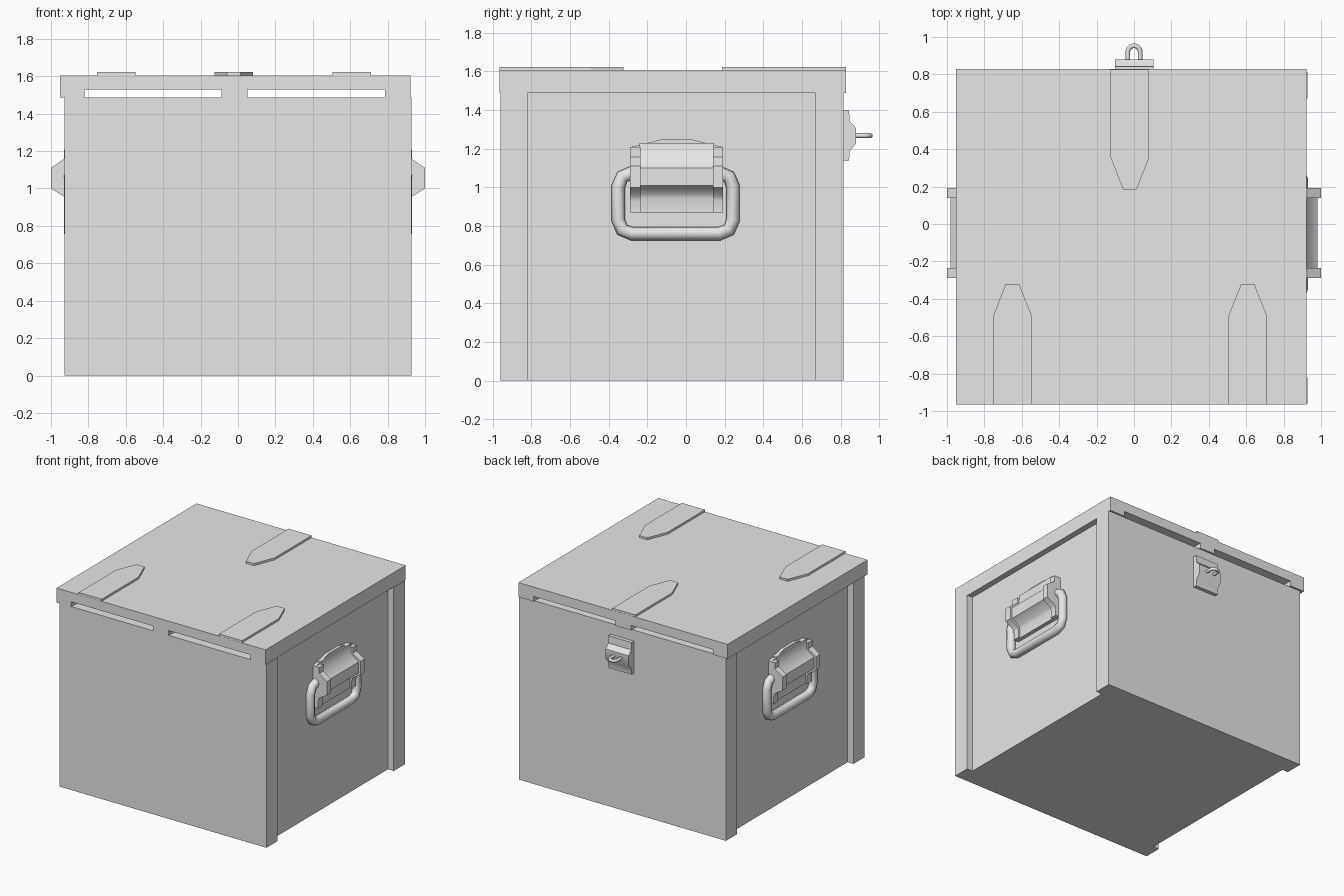
import bpy
import bmesh
from math import pi, sin, cos, radians
from mathutils import Vector

cube = bpy.data.objects.get("Cube")
if cube:
    bpy.data.objects.remove(cube, do_unlink=True)

grey = bpy.data.materials.new("plain_grey")
grey.use_nodes = True
GREY = (0.8, 0.8, 0.8, 1)
grey.diffuse_color = GREY
grey.node_tree.nodes["Principled BSDF"].inputs["Base Color"].default_value = GREY


def add_object(name, mesh, smooth_angle=None):
    obj = bpy.data.objects.new(name, mesh)
    bpy.context.collection.objects.link(obj)
    mesh.materials.clear()
    mesh.materials.append(grey)
    if smooth_angle:
        bpy.ops.object.select_all(action='DESELECT')
        obj.select_set(True)
        bpy.context.view_layer.objects.active = obj
        bpy.ops.object.shade_smooth_by_angle(angle=radians(smooth_angle))
    return obj


def prism(name, outline, axis, low, high, smooth_angle=None):
    """Extrude a 2D outline along an axis; the outline uses the other two axes in order."""
    bm = bmesh.new()

    def place(point, depth):
        coords = list(point)
        coords.insert("xyz".index(axis), depth)
        return bm.verts.new(coords)

    base = bm.faces.new([place(p, low) for p in outline])
    new = bmesh.ops.extrude_face_region(bm, geom=[base])["geom"]
    shift = Vector([high - low if a == axis else 0 for a in "xyz"])
    bmesh.ops.translate(bm, vec=shift, verts=[v for v in new if isinstance(v, bmesh.types.BMVert)])
    bmesh.ops.recalc_face_normals(bm, faces=bm.faces)
    mesh = bpy.data.meshes.new(name)
    bm.to_mesh(mesh)
    bm.free()
    return add_object(name, mesh, smooth_angle)


def tube(name, path, radius, closed):
    """Sweep a round bar along a path."""
    curve = bpy.data.curves.new(name + "_path", 'CURVE')
    curve.dimensions = '3D'
    curve.bevel_depth = radius
    curve.bevel_resolution = 2
    curve.use_fill_caps = True
    spline = curve.splines.new('POLY')
    spline.points.add(len(path) - 1)
    for point, co in zip(spline.points, path):
        point.co = (*co, 1)
    spline.use_cyclic_u = closed
    helper = bpy.data.objects.new(name + "_path", curve)
    bpy.context.collection.objects.link(helper)
    bpy.context.view_layer.update()
    mesh = bpy.data.meshes.new_from_object(helper.evaluated_get(bpy.context.evaluated_depsgraph_get()))
    bpy.data.objects.remove(helper, do_unlink=True)
    return add_object(name, mesh, 50)


# Box body: corner posts stand proud of the recessed side panels
HALF, PANEL, RIM = 0.927, 0.875, 1.487
FRONT, BACK = -0.96, 0.813
right_edge = [(HALF, FRONT), (HALF, -0.82), (PANEL, -0.82),
              (PANEL, 0.67), (HALF, 0.67), (HALF, BACK)]
left_edge = [(-x, y) for x, y in reversed(right_edge)]
prism("box_body", right_edge + left_edge, "z", 0, RIM)

# Lid with two slots running from front to back
SLOT = 1.528
lid = [(-0.952, 1.605), (-0.952, RIM)]
for start, end in ((-0.82, -0.087), (0.052, 0.787)):
    lid += [(start, RIM), (start, SLOT), (end, SLOT), (end, RIM)]
lid += [(0.923, RIM), (0.923, 1.605)]
prism("lid", lid, "y", -0.965, 0.828)


# Pointed straps on the lid
def strap(name, centre, edge, direction):
    outline = [(-0.103, 0), (-0.103, 0.473), (-0.036, 0.642),
               (0.036, 0.642), (0.103, 0.473), (0.103, 0)]
    prism(name, [(centre + x, edge + direction * y) for x, y in outline], "z", 1.603, 1.622)


strap("hinge_strap_right", -0.65, -0.964, 1)
strap("hinge_strap_left", 0.608, -0.964, 1)
strap("hasp_strap", -0.022, 0.827, -1)

# Latch plate with a raised middle and a horizontal staple
latch = [(0.8, 1.398), (0.843, 1.398), (0.846, 1.34), (0.88, 1.305),
         (0.88, 1.228), (0.846, 1.187), (0.843, 1.138), (0.8, 1.138)]
prism("latch_plate", latch, "x", -0.102, 0.105, 40)
arc = [(0.033 * cos(pi * i / 10), 0.92 + 0.033 * sin(pi * i / 10), 1.267) for i in range(11)]
tube("latch_staple", [(0.033, 0.87, 1.267)] + arc + [(-0.033, 0.87, 1.267)], 0.0125, False)

# Carrying handles, one on each side
Y0, Y1, Z0, Z1 = -0.35, 0.243, 0.76, 1.074
loop = []
for y, z, dy, dz, flip in ((Y0, Z0, 1, 1, False), (Y1, Z0, -1, 1, True),
                           (Y1, Z1, -1, -1, False), (Y0, Z1, 1, -1, True)):
    corner = [(y, z + dz * 0.07), (y + dy * 0.02, z + dz * 0.02), (y + dy * 0.07, z)]
    loop += reversed(corner) if flip else corner

rim = [(0.86, 1.207), (0.931, 1.207), (0.931, 1.157), (1.0, 1.11), (1.0, 1.0),
       (0.931, 0.957), (0.921, 0.93), (0.921, 0.87), (0.86, 0.87)]
middle = [(0.86, 1.23), (0.912, 1.23), (0.916, 1.155), (0.982, 1.1), (0.982, 1.01),
          (0.916, 0.97), (0.906, 0.94), (0.906, 0.87), (0.86, 0.87)]
arch = [(-0.29, 0.87), (-0.29, 1.207), (-0.125, 1.247),
        (0.03, 1.247), (0.192, 1.207), (0.192, 0.87)]

for side, s in (("left", 1), ("right", -1)):
    tube(side + "_handle_bar", [(s * 0.895, y, z) for y, z in loop], 0.035, True)
    prism(side + "_bracket_plate", arch, "x", s * 0.86, s * 0.9)
    prism(side + "_bracket_middle", [(s * x, z) for x, z in middle], "y", -0.24, 0.145, 50)
    for end, low, high in (("front", -0.29, -0.235), ("back", 0.14, 0.192)):
        prism(f"{side}_bracket_{end}_rim", [(s * x, z) for x, z in rim], "y", low, high, 50)
